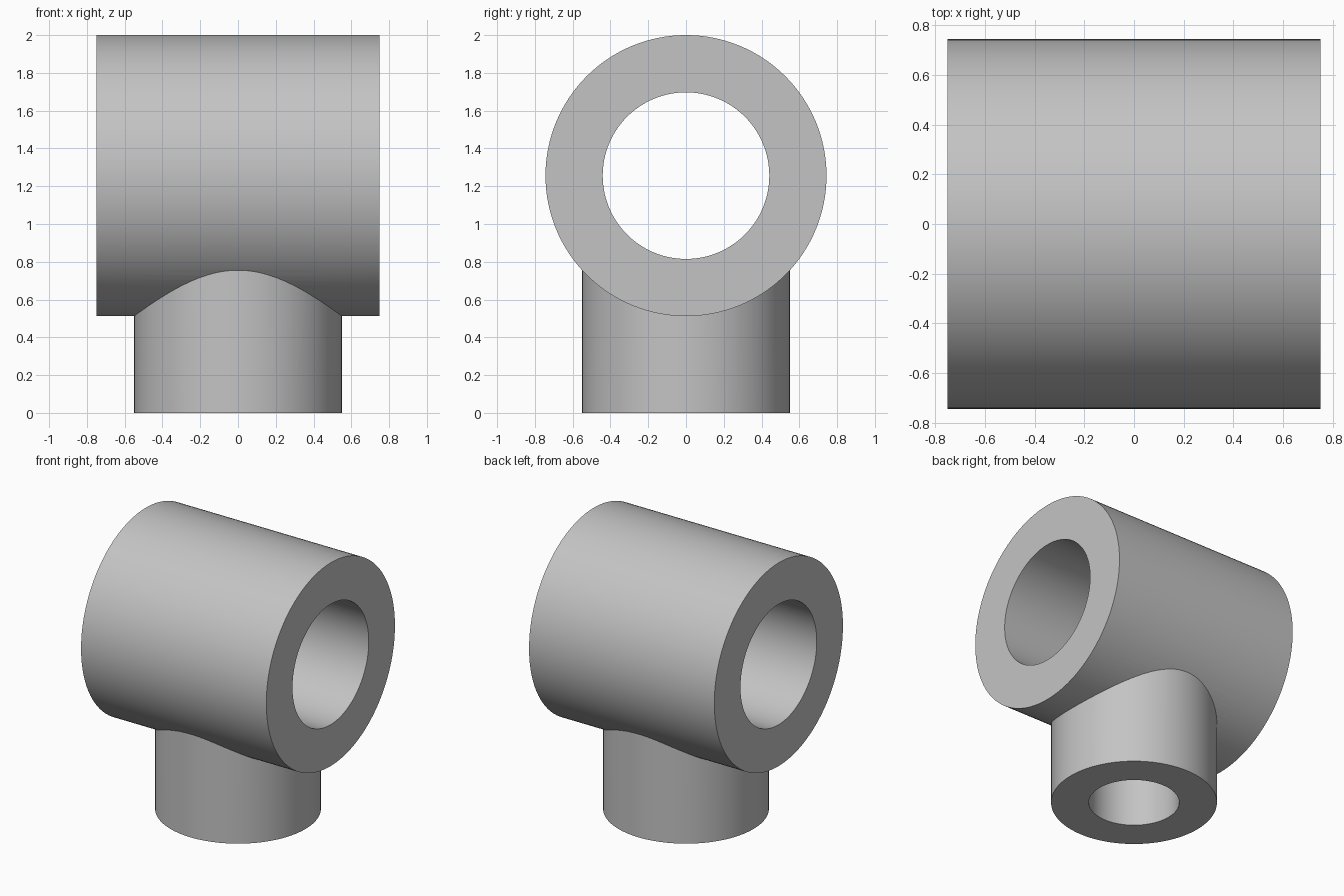
import bpy
import math

cube = bpy.data.objects.get("Cube")
if cube:
    bpy.data.objects.remove(cube, do_unlink=True)

AXIS_Z = 1.256      # height of the horizontal sleeve axis
LENGTH = 1.5        # sleeve length
SIDES = 128

grey = bpy.data.materials.new("plain_grey")
grey.use_nodes = True
colour = (0.55, 0.55, 0.55, 1)
grey.diffuse_color = colour
grey.node_tree.nodes["Principled BSDF"].inputs["Base Color"].default_value = colour


def cylinder(name, radius, depth, location, along_x=False):
    turn = (0, math.pi / 2, 0) if along_x else (0, 0, 0)
    bpy.ops.mesh.primitive_cylinder_add(vertices=SIDES, radius=radius, depth=depth,
                                        location=location, rotation=turn)
    obj = bpy.context.object
    obj.name = name
    obj.data.materials.append(grey)
    return obj


def combine(target, tool, operation):
    mod = target.modifiers.new(tool.name, 'BOOLEAN')
    mod.operation = operation
    mod.solver = 'EXACT'
    mod.object = tool
    bpy.context.view_layer.objects.active = target
    bpy.ops.object.modifier_apply(modifier=mod.name)
    bpy.data.objects.remove(tool, do_unlink=True)


# Horizontal sleeve joined to the vertical stem
tee = cylinder("tee_fitting", 0.744, LENGTH, (0, 0, AXIS_Z), along_x=True)
stem = cylinder("stem", 0.55, AXIS_Z, (0, 0, AXIS_Z / 2))
combine(tee, stem, 'UNION')

# Through bore of the sleeve, and the stem bore opening into it
sleeve_bore = cylinder("sleeve_bore", 0.441, LENGTH + 0.4, (0, 0, AXIS_Z), along_x=True)
combine(tee, sleeve_bore, 'DIFFERENCE')
stem_bore = cylinder("stem_bore", 0.30, AXIS_Z + 0.2, (0, 0, AXIS_Z / 2 - 0.1))
combine(tee, stem_bore, 'DIFFERENCE')

# Smooth round walls with crisp rims
bpy.ops.object.select_all(action='DESELECT')
tee.select_set(True)
bpy.context.view_layer.objects.active = tee
bpy.ops.object.shade_smooth_by_angle(angle=math.radians(30))
